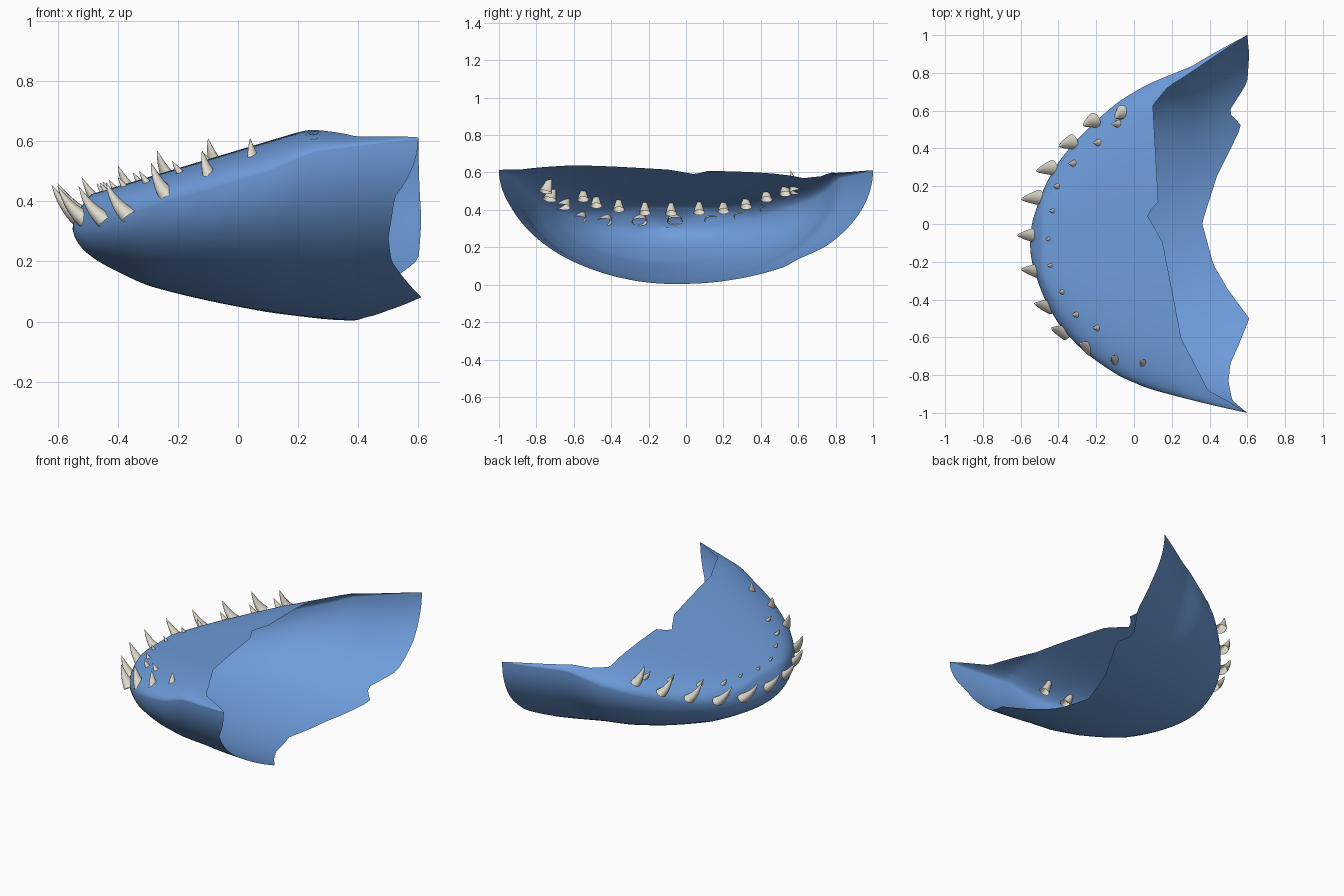
import bpy, bmesh, math
from mathutils import Vector

if "Cube" in bpy.data.objects:
    bpy.data.objects.remove(bpy.data.objects["Cube"])

def material(name, rgb):
    m = bpy.data.materials.new(name)
    m.diffuse_color = (*rgb, 1)
    m.use_nodes = True
    m.node_tree.nodes["Principled BSDF"].inputs["Base Color"].default_value = m.diffuse_color
    return m

BLUE = material("skin blue", (0.155, 0.335, 0.71))
CREAM = material("tooth cream", (0.74, 0.70, 0.60))
NOSE = -0.55

def lerp(table, v):
    if v <= table[0][0]:
        return table[0][1]
    for (a, p), (b, q) in zip(table, table[1:]):
        if v <= b:
            return p + (q - p) * (v - a) / (b - a)
    return table[-1][1]

# jaw profile tables, keyed on sqrt(distance from the nose)
WIDTH = [(0, 0), (.2, .2), (.28, .3), (.4, .44), (.54, .585), (.69, .73),
         (.79, .805), (.92, .88), (1.072, 1.0)]
CENTRE = [(0, -.1), (.4, -.1), (.54, -.095), (.69, -.077), (.79, -.065), (.92, -.05), (1.072, 0)]
BOTTOM = [(0, .315), (.2, .235), (.39, .165), (.5, .12), (.67, .07), (.81, .03),
          (.92, .007), (1, 0), (1.1, 0)]
# ragged torn back edges: across position -> x
SHELL_END = [(-1, .6), (-.95, .52), (-.85, .5), (-.75, .51), (-.63, .56), (-.5, .61),
             (-.35, .5), (-.2, .42), (.05, .36), (.3, .44), (.53, .57), (.63, .5),
             (.75, .6), (.9, .61), (1, .6)]
FLOOR_END = [(-1, .6), (-.96, .5), (-.92, .39), (-.64, .25), (-.04, .15), (.16, .06),
             (.19, .13), (.85, .10), (.93, .18), (.965, .3), (1, .6)]

def section(x):
    s = math.sqrt(max(0, x - NOSE))
    top = min(.57 + .3 * x, .645)
    h = lerp([(-.55, .1), (.1, .1), (.6, .035)], x)
    return lerp(CENTRE, s), lerp(WIDTH, s), lerp(BOTTOM, s), top - h, h * min(1, s / .25)

def shell_point(x, k):
    c, w, b, zc, h = section(x)
    return (x, c + w * k, zc - max(0, zc - b) * math.sqrt(max(0, 1 - k * k)))

def floor_point(x, k):
    c, w, b, zc, h = section(x)
    return (x, c + w * k, zc + h * math.sqrt(max(0, 1 - k ** 4)))

def sheet(name, func, end, flip, cols=72, rows=36):
    bm = bmesh.new()
    grid = []
    for j in range(cols + 1):
        k = -math.cos(math.pi * j / cols)
        xe = lerp(end, k)
        grid.append([bm.verts.new(func(NOSE + (xe - NOSE) * (i / rows) ** 2, k))
                     for i in range(rows + 1)])
    for j in range(cols):
        for i in range(rows):
            q = [grid[j][i], grid[j][i + 1], grid[j + 1][i + 1], grid[j + 1][i]]
            bm.faces.new(q[::-1] if flip else q)
    bmesh.ops.remove_doubles(bm, verts=bm.verts, dist=1e-5)
    finish(bm, name, BLUE)

def finish(bm, name, mat):
    me = bpy.data.meshes.new(name)
    for f in bm.faces:
        f.smooth = True
    bm.to_mesh(me)
    bm.free()
    me.materials.append(mat)
    bpy.context.collection.objects.link(bpy.data.objects.new(name, me))

def tooth(bm, base, tip, radius, bend, sides=12, rings=7):
    # curved cone, open at the root
    base, tip = Vector(base), Vector(tip)
    axis = (tip - base).normalized()
    u = axis.cross(Vector((0, 0, 1))).normalized()
    v = axis.cross(u)
    prev = None
    for i in range(rings):
        t = i / rings
        p = base.lerp(tip, t) + Vector(bend) * (4 * t * (1 - t))
        r = radius * (1 - t) ** 0.8
        ring = [bm.verts.new(p + r * (math.cos(a) * u + .75 * math.sin(a) * v))
                for a in (2 * math.pi * n / sides for n in range(sides))]
        if prev:
            for n in range(sides):
                m = (n + 1) % sides
                bm.faces.new((prev[n], prev[m], ring[m], ring[n]))
        prev = ring
    end = bm.verts.new(tip)
    for n in range(sides):
        bm.faces.new((prev[n], prev[(n + 1) % sides], end))
    
# jaw skin and mouth floor
sheet("jaw_shell", shell_point, SHELL_END, True)
sheet("mouth_floor", floor_point, FLOOR_END, False)

# outer row of teeth along the rim, given by their tips
OUTER = [(-.1, .56, .61), (-.27, .52, .57), (-.4, .41, .52), (-.52, .28, .48),
         (-.6, .13, .46), (-.62, -.06, .455), (-.6, -.24, .45), (-.53, -.42, .45),
         (-.44, -.55, .465), (-.29, -.63, .53), (-.12, -.70, .57), (.04, -.72, .61)]
bm = bmesh.new()
for x, y, z in OUTER:
    lean = lerp([(-.6, .1), (-.3, .065), (.05, .03)], x)
    base = (x + lean, y + .05 * (y + .08), z - .115)
    tooth(bm, base, (x, y, z), .042, (-.004, 0, -.012))
bmesh.ops.recalc_face_normals(bm, faces=bm.faces)
finish(bm, "outer_teeth", CREAM)

# inner row of half-buried teeth just behind the rim
INNER = [(-.10, .53), (-.2, .43), (-.33, .32), (-.41, .2), (-.43, .07), (-.45, -.08), (-.44, -.22),
         (-.38, -.36), (-.31, -.48), (-.2, -.55)]
bm = bmesh.new()
for x, y in INNER:
    z = .57 + .3 * x
    tooth(bm, (x + .04, y, z - .055), (x - .02, y, z + .025), .032, (0, 0, -.004))
bmesh.ops.recalc_face_normals(bm, faces=bm.faces)
finish(bm, "inner_teeth", CREAM)
